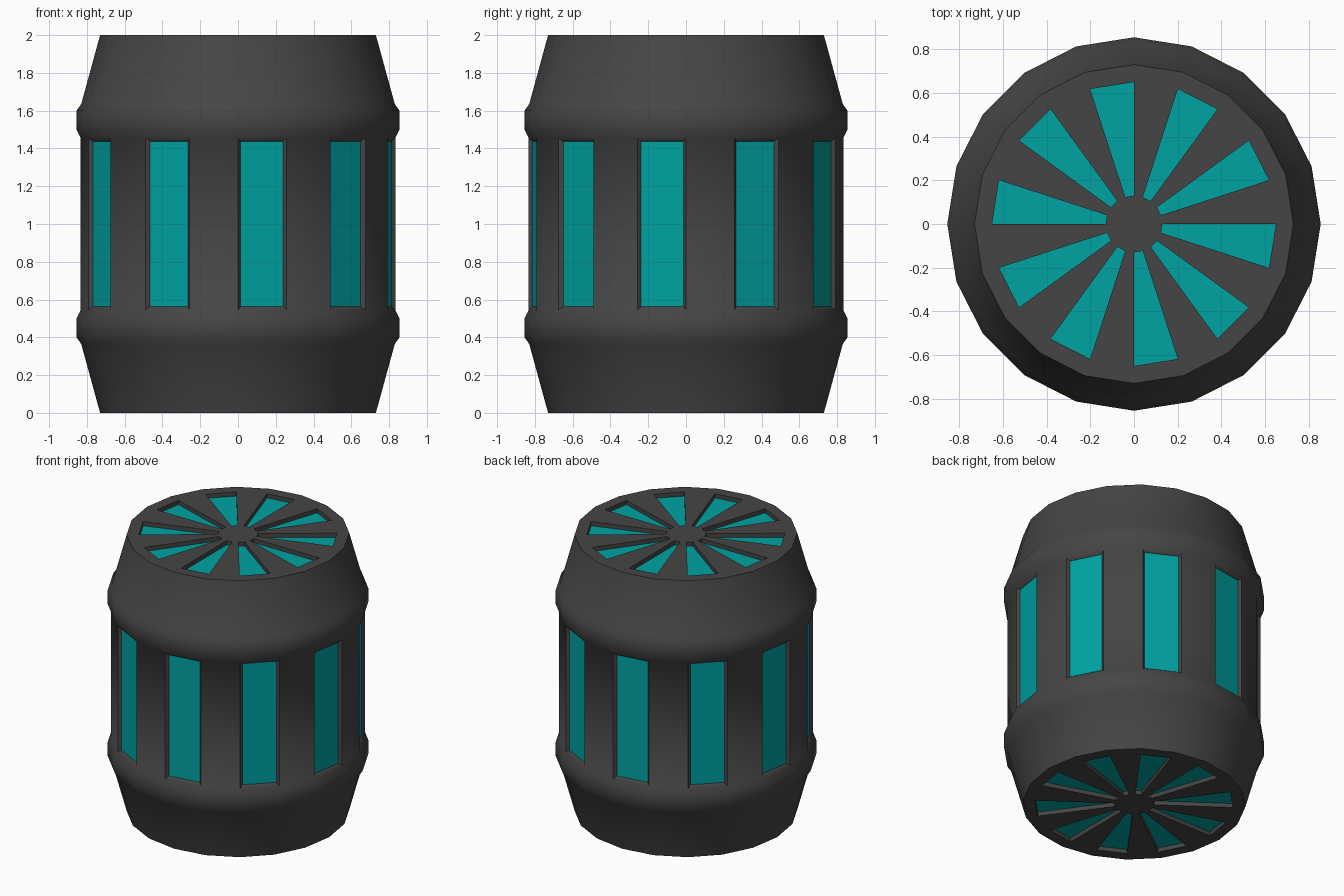
import bpy, bmesh, math

if "Cube" in bpy.data.objects:
    bpy.data.objects.remove(bpy.data.objects["Cube"])

SIDES = 20


def material(name, rgb):
    m = bpy.data.materials.new(name)
    m.diffuse_color = (*rgb, 1)
    m.use_nodes = True
    m.node_tree.nodes["Principled BSDF"].inputs["Base Color"].default_value = m.diffuse_color
    return m


dark = material("dark_metal", (0.06, 0.06, 0.06))
teal = material("teal_glow", (0.0, 0.36, 0.36))

# Half profile (radius, z), mirrored about z = 1
lower = [(0.13, 0), (0.65, 0), (0.73, 0), (0.83, 0.365), (0.855, 0.40),
         (0.855, 0.50), (0.833, 0.545)]
profile = lower + [(r, 2 - z) for r, z in reversed(lower)]
WINDOW_BAND = len(lower) - 1
VENT_BANDS = (0, len(profile) - 2)

# Barrel body: lathed rings closed by hub discs
bm = bmesh.new()
rings = [[bm.verts.new((r * math.cos(math.tau * i / SIDES),
                        r * math.sin(math.tau * i / SIDES), z))
          for i in range(SIDES)] for r, z in profile]
windows, vents = [], []
for k in range(len(rings) - 1):
    a, b = rings[k], rings[k + 1]
    for i in range(SIDES):
        j = (i + 1) % SIDES
        f = bm.faces.new((a[i], a[j], b[j], b[i]))
        if i % 2 == 1:
            if k == WINDOW_BAND:
                windows.append(f)
            elif k in VENT_BANDS:
                vents.append(f)
bm.faces.new(list(reversed(rings[0])))
bm.faces.new(rings[-1])
bm.normal_update()

# Recessed side windows (sloped walls) and end vents (straight walls)
bmesh.ops.inset_individual(bm, faces=windows, thickness=0.017, depth=-0.019,
                           use_even_offset=True)
bmesh.ops.inset_individual(bm, faces=vents, thickness=0.0, depth=-0.03,
                           use_even_offset=True)
for f in windows + vents:
    f.material_index = 1
bm.normal_update()

mesh = bpy.data.meshes.new("barrel_body")
bm.to_mesh(mesh)
bm.free()
mesh.materials.append(dark)
mesh.materials.append(teal)
body = bpy.data.objects.new("barrel_body", mesh)
bpy.context.collection.objects.link(body)

# Smooth around the barrel, crisp at recesses and rims
bpy.context.view_layer.objects.active = body
body.select_set(True)
bpy.ops.object.shade_smooth_by_angle(angle=math.radians(40))
